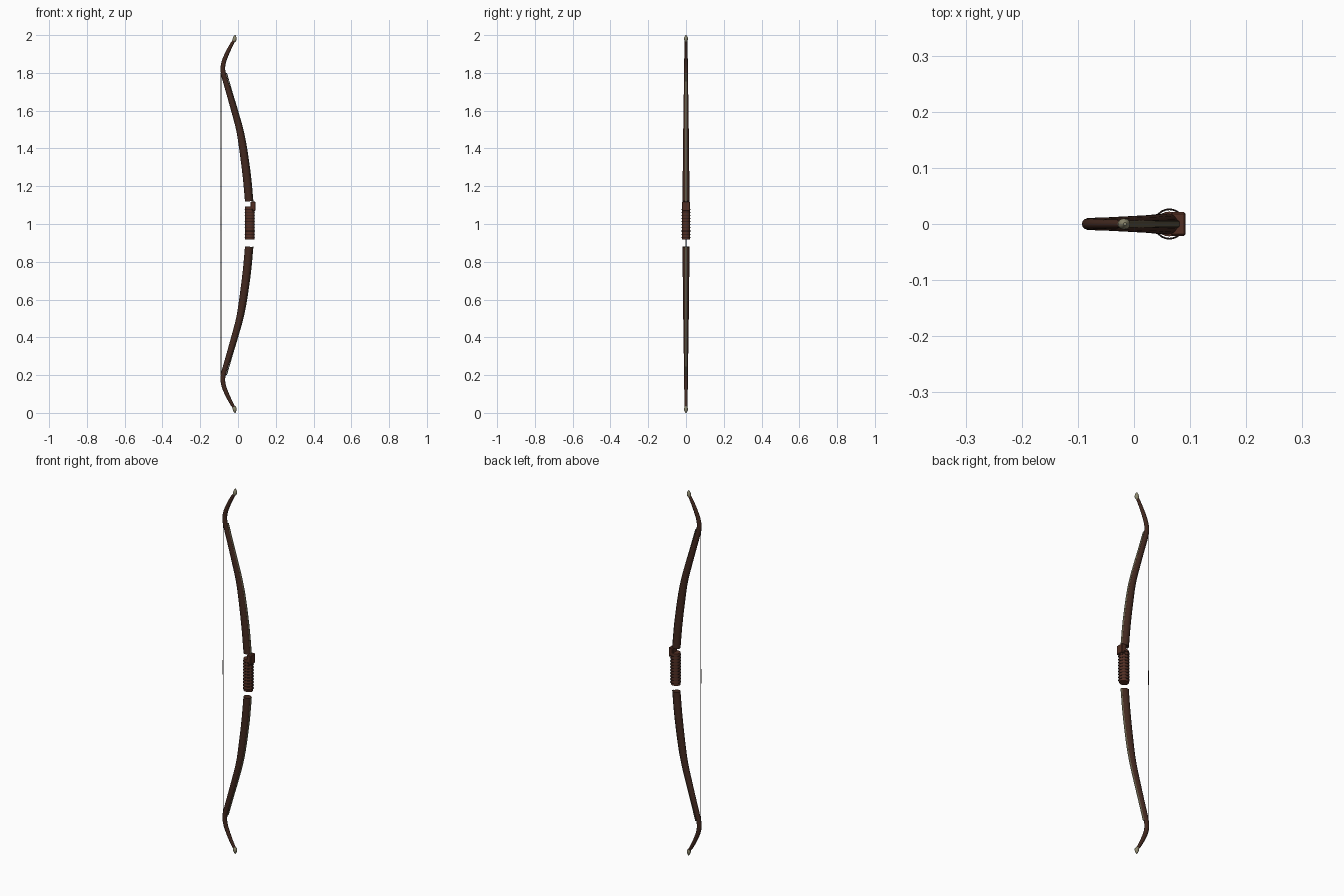
import bpy, bmesh, math
from mathutils import Vector, Matrix

if "Cube" in bpy.data.objects:
    bpy.data.objects.remove(bpy.data.objects["Cube"])


def material(name, rgb):
    m = bpy.data.materials.new(name)
    m.diffuse_color = (*rgb, 1)
    m.use_nodes = True
    m.node_tree.nodes["Principled BSDF"].inputs["Base Color"].default_value = m.diffuse_color
    return m


WOOD = material("dark wood", (0.055, 0.022, 0.014))
LEATHER = material("red brown leather", (0.085, 0.028, 0.017))
WRAP = material("dark wrap", (0.022, 0.012, 0.010))
INLAY = material("olive horn inlay", (0.12, 0.10, 0.06))
BONE = material("bone tip", (0.27, 0.25, 0.16))
STRING = material("grey string", (0.08, 0.07, 0.065))


def finish(name, bm, mat, smooth=True):
    bmesh.ops.recalc_face_normals(bm, faces=bm.faces[:])
    me = bpy.data.meshes.new(name)
    bm.to_mesh(me)
    bm.free()
    me.materials.append(mat)
    ob = bpy.data.objects.new(name, me)
    bpy.context.collection.objects.link(ob)
    if smooth:
        bpy.ops.object.select_all(action='DESELECT')
        ob.select_set(True)
        bpy.context.view_layer.objects.active = ob
        bpy.ops.object.shade_smooth_by_angle(angle=math.radians(40))
    return ob


def spline(pts, steps=4):
    """Smooth a row of tuples with Catmull-Rom."""
    p = [Vector(q) for q in pts]
    p = [2 * p[0] - p[1]] + p + [2 * p[-1] - p[-2]]
    out = []
    for i in range(1, len(p) - 2):
        a, b, c, d = p[i - 1:i + 3]
        for s in range(steps):
            t = s / steps
            out.append(0.5 * (2 * b + (c - a) * t + (2 * a - 5 * b + 4 * c - d) * t * t
                              + (3 * b - a - 3 * c + d) * t ** 3))
    out.append(p[-2])
    return out


def sweep(name, rows, mat, flip, sides=14):
    """Elliptical tube in the xz plane; rows are (x, z, rx, ry). flip mirrors about z = 1."""
    bm = bmesh.new()
    rings = []
    for i, (x, z, rx, ry) in enumerate(rows):
        a, b = rows[max(i - 1, 0)], rows[min(i + 1, len(rows) - 1)]
        t = Vector((b[0] - a[0], b[1] - a[1])).normalized()
        ring = []
        for k in range(sides):
            u = 2 * math.pi * k / sides
            px, pz = x + t.y * rx * math.cos(u), z - t.x * rx * math.cos(u)
            ring.append(bm.verts.new((px, ry * math.sin(u), 2 - pz if flip else pz)))
        rings.append(ring)
    for r, s in zip(rings, rings[1:]):
        for k in range(sides):
            j = (k + 1) % sides
            bm.faces.new((r[k], r[j], s[j], s[k]))
    bm.faces.new(rings[0])
    bm.faces.new(rings[-1])
    return finish(name, bm, mat)


# limb path: x, z, half depth, half width
LIMB = [(0.058, 1.12, 0.021, 0.019), (0.046, 1.25, 0.021, 0.018), (0.026, 1.4, 0.020, 0.016),
        (0.008, 1.5, 0.018, 0.015), (-0.019, 1.6, 0.017, 0.0135), (-0.049, 1.7, 0.015, 0.012),
        (-0.078, 1.8, 0.013, 0.011), (-0.077, 1.85, 0.012, 0.010), (-0.059, 1.9, 0.011, 0.009),
        (-0.034, 1.95, 0.009, 0.008), (-0.018, 1.975, 0.007, 0.007)]
# horn strip lies on the +x side of the straight part
STRIP = [(x + max(0.017, r), z, 0.0025, 0.006) for x, z, r, _ in LIMB[:7]]
TIP = [(-0.022, 1.968, 0.008, 0.008), (-0.018, 1.977, 0.011, 0.010),
       (-0.017, 1.988, 0.009, 0.009), (-0.016, 2.0, 0.003, 0.003)]

for side, flip in (("upper", False), ("lower", True)):
    sweep(side + "_limb", spline(LIMB), WOOD, flip)
    sweep(side + "_inlay", spline(STRIP), INLAY, flip, 8)
    sweep(side + "_tip", spline(TIP, 2), BONE, flip, 12)


def cylinder(name, x, z0, z1, rx, ry, mat, sides):
    bm = bmesh.new()
    bmesh.ops.create_cone(bm, cap_ends=True, segments=sides, radius1=1, radius2=1, depth=1,
                          matrix=Matrix.Translation((x, 0, (z0 + z1) / 2))
                          @ Matrix.Diagonal((rx, ry, z1 - z0, 1)))
    return finish(name, bm, mat)


# grip with wrap rings
GX = 0.063
cylinder("grip", GX, 0.917, 1.093, 0.025, 0.022, LEATHER, 24)
for i in range(10):
    bpy.ops.mesh.primitive_torus_add(location=(GX, 0, 0.93 + i * 0.0165), major_segments=24,
                                     minor_segments=6, major_radius=0.0262, minor_radius=0.0016)
    ring = bpy.context.object
    ring.name = f"grip_wrap_{i + 1}"
    ring.data.materials.append(WRAP)
    bpy.ops.object.shade_smooth_by_angle()

# arrow shelf block
bm = bmesh.new()
bmesh.ops.create_cube(bm, size=1, matrix=Matrix.Translation((0.079, 0, 1.094))
                      @ Matrix.Diagonal((0.026, 0.042, 0.05, 1)))
bmesh.ops.bevel(bm, geom=bm.edges[:], offset=0.003, segments=1, affect='EDGES')
finish("arrow_shelf", bm, LEATHER, False)

# string and its centre serving
cylinder("string", -0.09, 0.2, 1.8, 0.0015, 0.0015, STRING, 8)
cylinder("string_serving", -0.09, 0.963, 1.04, 0.003, 0.003, WRAP, 10)
